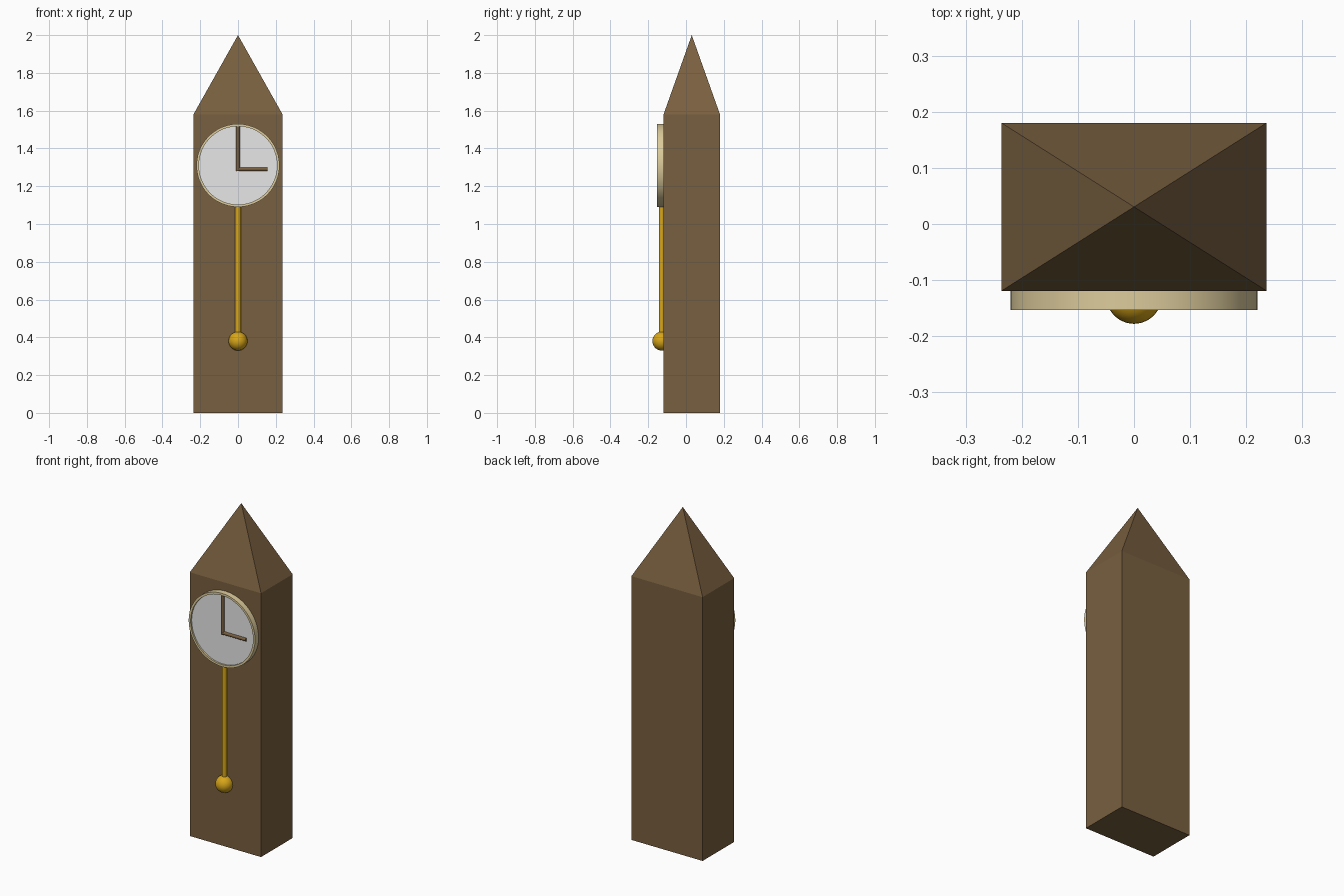
import bpy, bmesh, math
from mathutils import Matrix, Vector

cube = bpy.data.objects.get("Cube")
if cube:
    bpy.data.objects.remove(cube, do_unlink=True)


def material(name, rgb):
    m = bpy.data.materials.new(name)
    m.use_nodes = True
    colour = (*rgb, 1)
    m.diffuse_color = colour
    m.node_tree.nodes["Principled BSDF"].inputs["Base Color"].default_value = colour
    return m


wood = material("brown wood", (0.19, 0.115, 0.05))
cream = material("cream rim", (0.72, 0.6, 0.33))
white = material("white dial", (0.8, 0.8, 0.8))
gold = material("gold", (0.68, 0.38, 0.01))


def finish(name, bm, mat, smooth=False):
    bmesh.ops.recalc_face_normals(bm, faces=bm.faces)
    mesh = bpy.data.meshes.new(name)
    bm.to_mesh(mesh)
    bm.free()
    mesh.materials.append(mat)
    obj = bpy.data.objects.new(name, mesh)
    bpy.context.collection.objects.link(obj)
    if smooth:
        bpy.ops.object.select_all(action='DESELECT')
        obj.select_set(True)
        bpy.context.view_layer.objects.active = obj
        bpy.ops.object.shade_smooth_by_angle(angle=math.radians(35))
    return obj


def rod(name, start, end, radius, mat, sides=16):
    """Capped cylinder between two points."""
    a, b = Vector(start), Vector(end)
    bm = bmesh.new()
    turn = (b - a).to_track_quat('Z', 'Y').to_matrix().to_4x4()
    bmesh.ops.create_cone(bm, cap_ends=True, segments=sides, radius1=radius,
                          radius2=radius, depth=(b - a).length,
                          matrix=Matrix.Translation((a + b) / 2) @ turn)
    return finish(name, bm, mat, True)


# Case: a tall box whose top is drawn up into a four-sided spire
W, FRONT, BACK, EAVES = 0.236, -0.119, 0.18, 1.58
MID = (FRONT + BACK) / 2
bm = bmesh.new()
base, top = [[bm.verts.new((x, y, z)) for x, y in
              ((-W, FRONT), (W, FRONT), (W, BACK), (-W, BACK))] for z in (0, EAVES)]
apex = bm.verts.new((0, MID, 2))
bm.faces.new(base)
for i in range(4):
    j = (i + 1) % 4
    bm.faces.new((base[i], base[j], top[j], top[i]))
    bm.faces.new((top[i], top[j], apex))
finish("case_and_spire", bm, wood)

# Clock rim: a profile spun about the dial axis
DIAL_Z, RIM_FRONT = 1.31, -0.153
bm = bmesh.new()
profile = [(0.22, FRONT), (0.22, RIM_FRONT), (0.207, RIM_FRONT), (0.207, FRONT)]
pts = [bm.verts.new((r, y, DIAL_Z)) for r, y in profile]
edges = [bm.edges.new((pts[i], pts[i + 1])) for i in range(3)]
bmesh.ops.spin(bm, geom=pts + edges, cent=(0, 0, DIAL_Z), axis=(0, 1, 0),
               angle=math.tau, steps=48)
bmesh.ops.remove_doubles(bm, verts=bm.verts, dist=0.0001)
finish("clock_rim", bm, cream, True)

# Dial plate and hands, recessed inside the rim
DIAL_Y, HUB_Z = -0.143, 1.29
rod("clock_dial", (0, FRONT, DIAL_Z), (0, DIAL_Y, DIAL_Z), 0.208, white, 48)
rod("minute_hand", (0, DIAL_Y, HUB_Z - 0.01), (0, DIAL_Y, 1.515), 0.01, wood, 12)
rod("hour_hand", (0, DIAL_Y, HUB_Z), (0.155, DIAL_Y, HUB_Z), 0.01, wood, 12)

# Pendulum
SWING_Y, BOB_Z = -0.128, 0.38
rod("pendulum_rod", (0, SWING_Y, BOB_Z), (0, SWING_Y, 1.12), 0.015, gold)
bm = bmesh.new()
bmesh.ops.create_uvsphere(bm, u_segments=24, v_segments=16, radius=0.05,
                          matrix=Matrix.Translation((0, SWING_Y, BOB_Z)))
finish("pendulum_bob", bm, gold, True)
